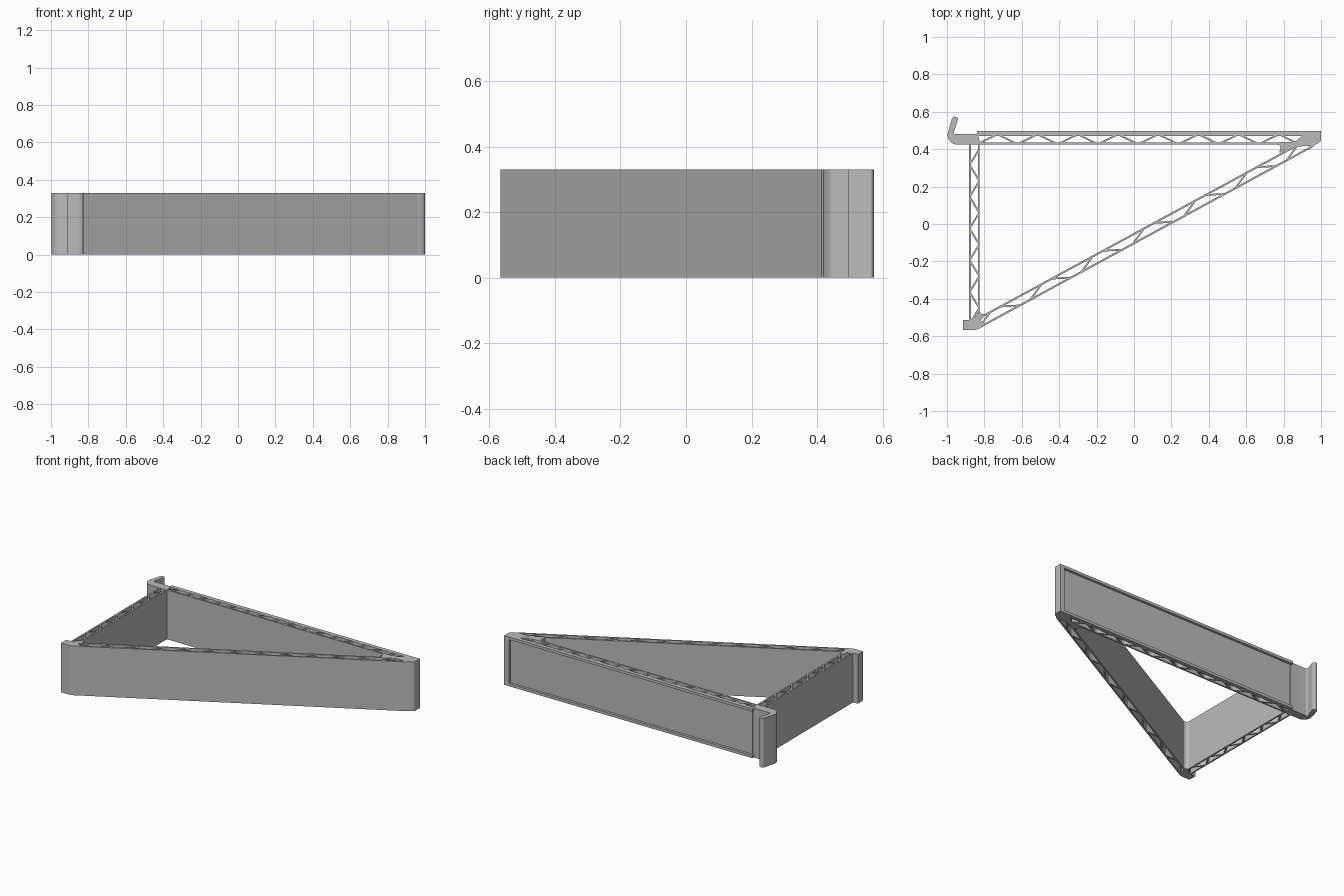
import bpy, bmesh
from mathutils import Vector

cube = bpy.data.objects.get("Cube")
if cube:
    bpy.data.objects.remove(cube, do_unlink=True)

HEIGHT = 0.33
SKIN = 0.01    # wall thickness
STRUT = 0.009  # lattice thickness

grey = bpy.data.materials.new("plain grey")
grey.use_nodes = True
grey.diffuse_color = (0.5, 0.5, 0.5, 1)
grey.node_tree.nodes["Principled BSDF"].inputs["Base Color"].default_value = (0.5, 0.5, 0.5, 1)


def prisms(name, outlines, z0=0.0, z1=HEIGHT):
    """Extrude a set of flat outlines upward into one object."""
    bm = bmesh.new()
    for outline in outlines:
        face = bm.faces.new([bm.verts.new((p[0], p[1], z0)) for p in outline])
        moved = bmesh.ops.extrude_face_region(bm, geom=[face])["geom"]
        bmesh.ops.translate(bm, vec=(0, 0, z1 - z0),
                            verts=[v for v in moved if isinstance(v, bmesh.types.BMVert)])
    bmesh.ops.recalc_face_normals(bm, faces=bm.faces[:])
    mesh = bpy.data.meshes.new(name)
    bm.to_mesh(mesh)
    bm.free()
    mesh.materials.append(grey)
    obj = bpy.data.objects.new(name, mesh)
    bpy.context.collection.objects.link(obj)
    return obj


def bar(a, b, width):
    """Rectangle outline around the segment a-b."""
    a, b = Vector(a), Vector(b)
    d = (b - a).normalized()
    n = Vector((-d.y, d.x)) * width / 2
    return [a - n, b - n, b + n, a + n]


def rounded(corners):
    """Outline with corners (x, y, radius) softened by short curves."""
    out = []
    for i, (x, y, r) in enumerate(corners):
        p = Vector((x, y))
        if r == 0:
            out.append(p)
            continue
        before = Vector(corners[i - 1][:2])
        after = Vector(corners[(i + 1) % len(corners)][:2])
        s = p + (before - p).normalized() * r
        e = p + (after - p).normalized() * r
        for k in range(7):
            t = k / 6
            out.append(s * (1 - t) ** 2 + p * 2 * t * (1 - t) + e * t ** 2)
    return out


def truss(name, a, b, width, period, slope_part, first_side=-1):
    """Two skins along a-b joined by a zigzag with short flats."""
    a, b = Vector(a), Vector(b)
    length = (b - a).length
    d = (b - a) / length
    n = Vector((-d.y, d.x))
    half = (width - SKIN) / 2
    prisms(name + "_skins", [bar(a + n * half * s, b + n * half * s, SKIN) for s in (-1, 1)])
    struts, t, side = [], 0.0, first_side
    slope = period / 2 * slope_part
    while t + slope <= length:
        p = a + d * t + n * half * side
        q = a + d * (t + slope) - n * half * side
        struts.append(bar(p, q, STRUT))
        t += period / 2
        side = -side
    prisms(name + "_lattice", struts)


# Three double-skinned walls
truss("back_wall", (-0.83, 0.453), (0.96, 0.453), 0.055, 0.215, 0.85)
truss("side_wall", (-0.853, -0.53), (-0.853, 0.45), 0.056, 0.17, 0.9, 1)
truss("diagonal_wall", (-0.84, -0.535), (0.95, 0.438), 0.054, 0.312, 0.6)

# Raised frame around the back panel
strip = [(-0.84, 0.474), (0.998, 0.474), (0.998, 0.497), (-0.84, 0.497)]
prisms("back_rim_bottom", [strip], 0, 0.018)
prisms("back_rim_top", [strip], HEIGHT - 0.018, HEIGHT)

# Corner blocks
corners = {
    "hook_corner": [(-0.975, 0.425, 0.03), (-0.822, 0.425, 0), (-0.835, 0.481, 0),
                    (-0.966, 0.481, 0.012), (-0.938, 0.570, 0.014),
                    (-0.970, 0.576, 0.014), (-1.0, 0.470, 0.02)],
    "foot_corner": [(-0.915, -0.567, 0), (-0.845, -0.567, 0.01), (-0.79, -0.537, 0),
                    (-0.822, -0.515, 0), (-0.79, -0.482, 0), (-0.825, -0.482, 0.02),
                    (-0.825, -0.455, 0), (-0.845, -0.495, 0),
                    (-0.875, -0.512, 0), (-0.915, -0.512, 0)],
    "tip_corner": [(0.775, 0.380, 0.01), (0.87, 0.415, 0), (0.955, 0.417, 0),
                   (1.0, 0.441, 0.015), (1.0, 0.497, 0), (0.965, 0.497, 0),
                   (0.965, 0.478, 0), (0.91, 0.478, 0), (0.86, 0.440, 0),
                   (0.75, 0.436, 0), (0.75, 0.425, 0), (0.79, 0.425, 0.03)],
}
for name, outline in corners.items():
    obj = prisms(name, [rounded(outline)])
    bpy.ops.object.select_all(action="DESELECT")
    obj.select_set(True)
    bpy.context.view_layer.objects.active = obj
    bpy.ops.object.shade_smooth_by_angle(angle=0.6)
